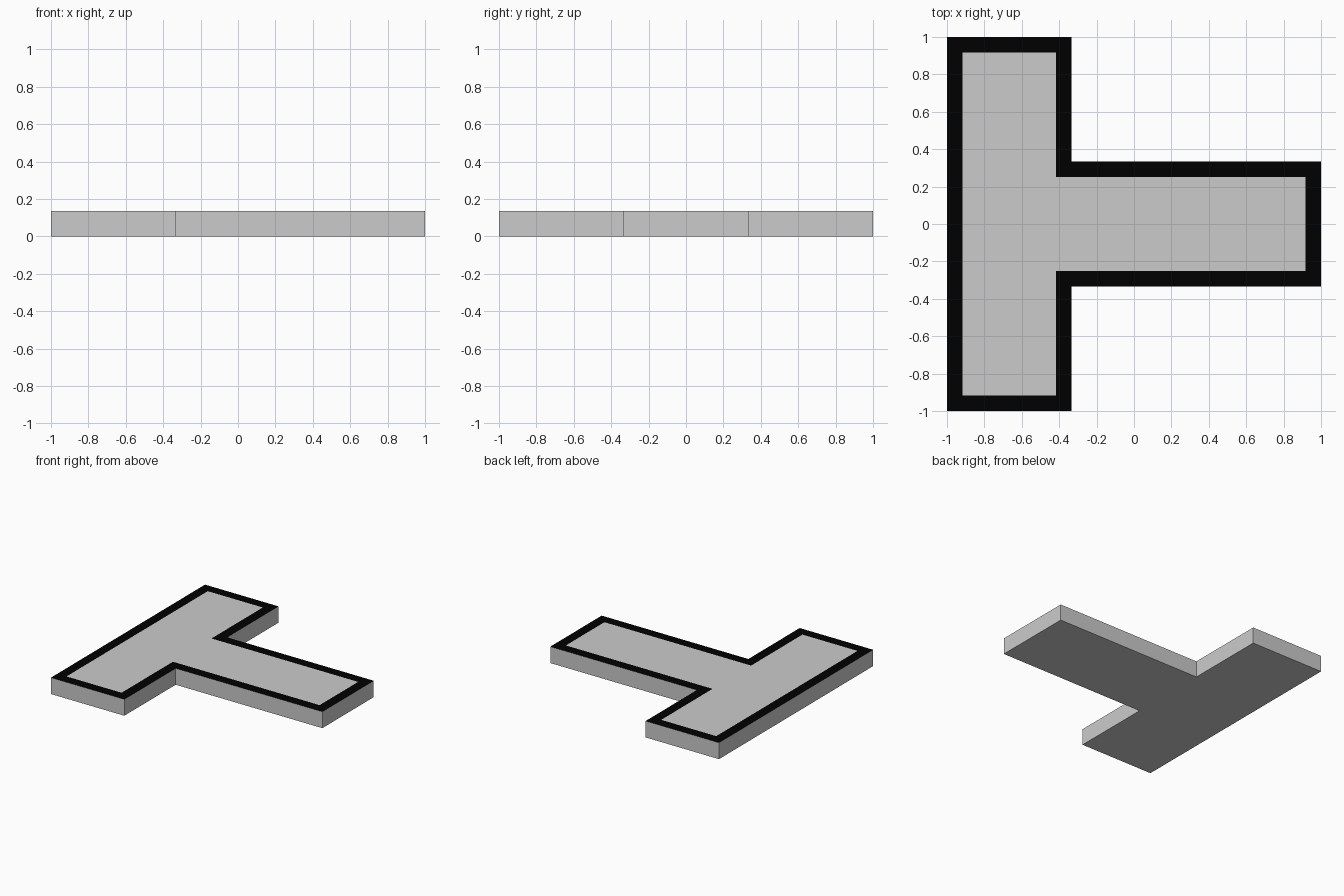
import bpy, bmesh

if "Cube" in bpy.data.objects:
    bpy.data.objects.remove(bpy.data.objects["Cube"])

THICK = 0.135
BORDER = 0.083
T = 1 / 3

# T-shaped outline, counter-clockwise: upper half mirrored to the lower half
upper = [(1, T), (-T, T), (-T, 1), (-1, 1)]
outline = upper + [(x, -y) for x, y in reversed(upper)]

# Extrude the outline into a slab
bm = bmesh.new()
base = bm.faces.new([bm.verts.new((x, y, 0)) for x, y in outline])
ext = bmesh.ops.extrude_face_region(bm, geom=[base], use_keep_orig=True)
for v in [g for g in ext["geom"] if isinstance(g, bmesh.types.BMVert)]:
    v.co.z = THICK
bmesh.ops.recalc_face_normals(bm, faces=bm.faces[:])

# Inset the top face to make the flush black border
bm.normal_update()
top = max(bm.faces, key=lambda f: f.calc_center_median().z)
rim = bmesh.ops.inset_region(bm, faces=[top], thickness=BORDER, use_even_offset=True)
for f in rim["faces"]:
    f.material_index = 1

mesh = bpy.data.meshes.new("t_shaped_plate")
bm.to_mesh(mesh)
bm.free()

# Plain grey body, black border
grey = bpy.data.materials.new("grey")
black = bpy.data.materials.new("black")
black.diffuse_color = (0, 0, 0, 1)
black.use_nodes = True
black.node_tree.nodes["Principled BSDF"].inputs["Base Color"].default_value = black.diffuse_color
mesh.materials.append(grey)
mesh.materials.append(black)
plate = bpy.data.objects.new("t_shaped_plate", mesh)
bpy.context.collection.objects.link(plate)
